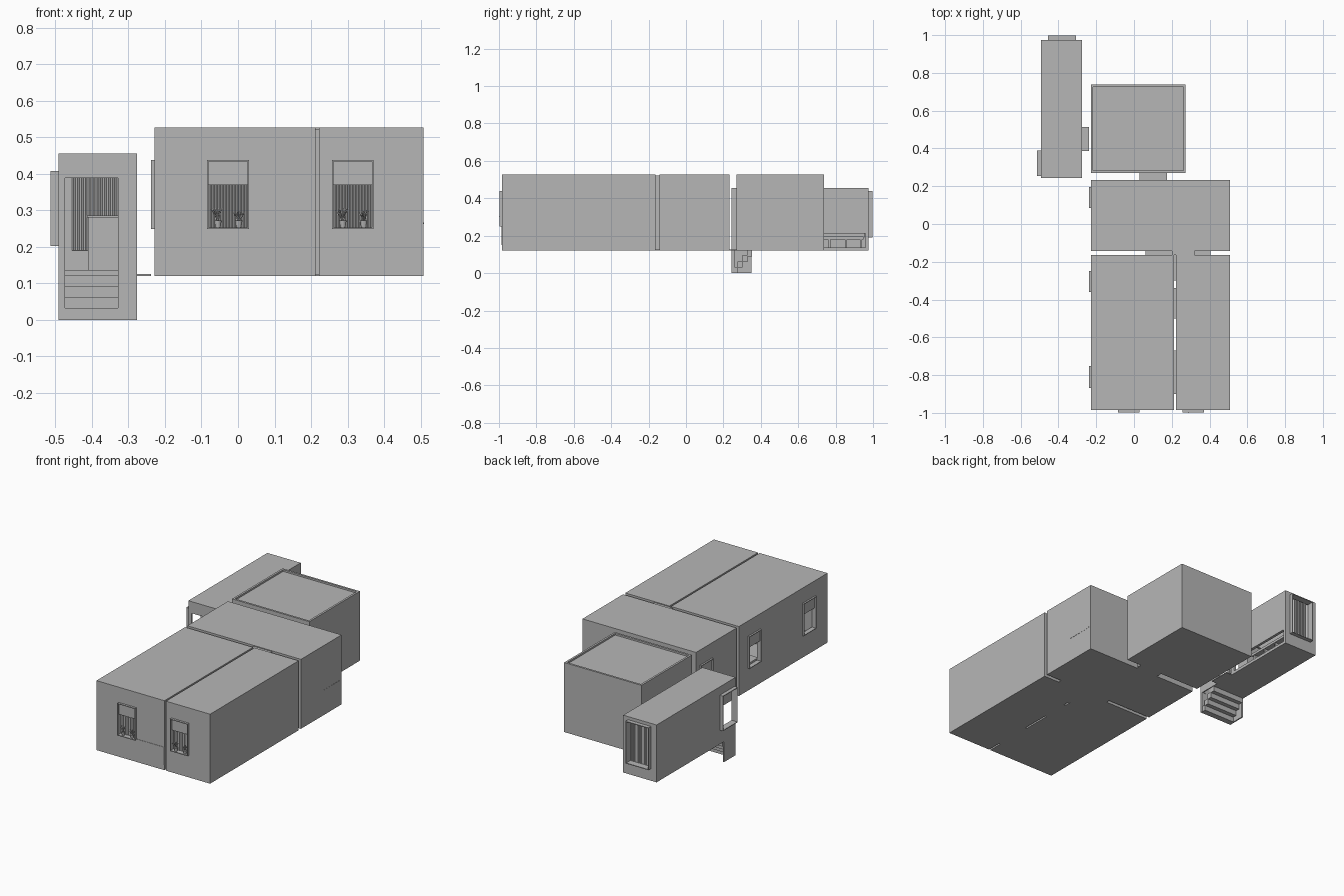
import bpy, bmesh, math, random
from mathutils import Vector, Matrix

random.seed(4)
cube = bpy.data.objects.get("Cube")
if cube:
    bpy.data.objects.remove(cube, do_unlink=True)

grey = bpy.data.materials.new("plain_grey")
grey.use_nodes = True
grey.diffuse_color = (0.47, 0.47, 0.47, 1)
grey.node_tree.nodes["Principled BSDF"].inputs["Base Color"].default_value = (0.47, 0.47, 0.47, 1)


def add_box(bm, x, y, z):
    size = Vector((x[1] - x[0], y[1] - y[0], z[1] - z[0]))
    mid = Vector((x[0] + x[1], y[0] + y[1], z[0] + z[1])) / 2
    bmesh.ops.create_cube(bm, size=1, matrix=Matrix.Translation(mid) @ Matrix.Diagonal(size).to_4x4())


def finish(name, bm):
    mesh = bpy.data.meshes.new(name)
    bm.to_mesh(mesh)
    bm.free()
    mesh.materials.append(grey)
    obj = bpy.data.objects.new(name, mesh)
    bpy.context.collection.objects.link(obj)
    return obj


def boxes(name, *parts):
    bm = bmesh.new()
    for part in parts:
        add_box(bm, *part)
    return finish(name, bm)


def cut(obj, holes):
    """Cut box-shaped holes and remove the cutters again."""
    bpy.context.view_layer.objects.active = obj
    for hole in holes:
        cutter = boxes("cutter", hole)
        cutter.hide_render = True
        mod = obj.modifiers.new("cut", 'BOOLEAN')
        mod.operation = 'DIFFERENCE'
        mod.solver = 'EXACT'
        mod.object = cutter
        bpy.ops.object.modifier_apply(modifier=mod.name)
        bpy.data.objects.remove(cutter, do_unlink=True)


WALL = 0.016
BASE, TOP = 0.12, 0.527
SILL, HEAD = 0.249, 0.438


def room(name, x, y, z, holes):
    obj = boxes(name, (x, y, z))
    inner = tuple((a + WALL, b - WALL) for a, b in (x, y, z))
    cut(obj, [inner] + holes)
    return obj


def window(name, side, wall, span, z, depth, blind=0.0, curtain=False):
    """Frame proud of a wall; side is the outward axis: 'front', 'back' or 'right'."""
    sign = 1 if side == 'back' else -1

    def put(u, d, h):
        a, b = sorted((wall + sign * d[0], wall + sign * d[1]))
        return ((a, b), u, h) if side == 'right' else (u, (a, b), h)

    t = 0.004
    d = (-WALL, depth)
    u0, u1 = span
    boxes(name + "_frame",
          put((u0, u0 + t), d, z), put((u1 - t, u1), d, z),
          put((u0 + t, u1 - t), d, (z[0], z[0] + t)),
          put((u0 + t, u1 - t), d, (z[1] - t, z[1])))
    if blind:
        boxes(name + "_blind", put((u0 + t, u1 - t), (-0.002, 0.001), (z[1] - blind, z[1] - t)))
    if curtain:
        bm = bmesh.new()
        n = 28
        rows = []
        for i in range(n + 1):
            u = u0 + (u1 - u0) * i / n
            v = wall - sign * (WALL + 0.004 + 0.004 * (i % 2))
            p = (v, u) if side == 'right' else (u, v)
            rows.append([bm.verts.new((*p, h)) for h in z])
        for a, b in zip(rows, rows[1:]):
            bm.faces.new((a[0], b[0], b[1], a[1]))
        finish(name + "_curtain", bm)


def plant(name, x, y, z, count, height):
    bm = bmesh.new()
    bmesh.ops.create_cone(bm, cap_ends=True, segments=12, radius1=0.007, radius2=0.010,
                          depth=0.02, matrix=Matrix.Translation((x, y, z + 0.01)))
    for i in range(count):
        tilt = Matrix.Rotation(math.tau * i / count, 4, 'Z') @ Matrix.Rotation(random.uniform(0.1, 0.75), 4, 'X')
        blade = Matrix.Translation((x, y, z + 0.02)) @ tilt @ Matrix.Translation((0, 0, height / 2))
        bmesh.ops.create_cone(bm, segments=4, radius1=0.0025, radius2=0, depth=height, matrix=blade)
    finish(name, bm)


# Main rooms, each a hollow shell with its openings
front_wins = [(-0.085, 0.03), (0.257, 0.371)]
side_wins = [(-0.868, -0.751), (-0.36, -0.249), (0.085, 0.196)]
WX, FY = -0.228, -0.984
z_room, z_win, z_door = (BASE, TOP), (SILL, HEAD), (BASE + WALL, 0.4)


def front_hole(s):
    return (s, (FY - 0.05, FY + 0.05), z_win)


def side_hole(s):
    return ((WX - 0.05, WX + 0.05), s, z_win)


room("large_front_room", (WX, 0.212), (FY, -0.164), z_room,
     [front_hole(front_wins[0]), side_hole(side_wins[0]), side_hole(side_wins[1]),
      ((0.07, 0.17), (-0.2, -0.15), z_door)])
room("narrow_front_room", (0.222, 0.508), (FY, -0.164), z_room,
     [front_hole(front_wins[1]), ((0.25, 0.35), (-0.2, -0.15), z_door)])
room("middle_room", (WX, 0.508), (-0.143, 0.233), z_room,
     [side_hole(side_wins[2]), ((0.07, 0.17), (-0.17, -0.1), z_door),
      ((0.25, 0.35), (-0.17, -0.1), z_door), ((0.04, 0.165), (0.2, 0.26), z_door)])
room("back_room", (WX, 0.273), (0.27, 0.738), z_room,
     [((WX + 0.012, 0.261), (0.282, 0.726), (TOP - 0.01, TOP + 0.05)),
      ((0.04, 0.165), (0.25, 0.3), z_door), ((WX - 0.05, WX + 0.05), (0.395, 0.505), z_door)])

# Entrance hall with door, side openings and stairwell
HX, HY = (-0.492, -0.276), (0.243, 0.975)
DOOR = (-0.473, -0.328)
hall_side, hall_back = (0.254, 0.39), (-0.455, -0.307)
z_side, z_back = (0.202, 0.407), (0.19, HEAD)
room("entrance_hall", HX, HY, (BASE, 0.456),
     [(DOOR, (0.2, 0.265), (0.05, 0.388)),
      ((-0.55, -0.47), hall_side, z_side),
      (hall_back, (0.94, 1.05), z_back),
      ((-0.3, -0.25), (0.395, 0.505), z_door),
      ((-0.3, -0.25), (0.53, 0.96), (0.137, 0.212)),
      ((-0.476, -0.282), (0.259, 0.345), (0.1, 0.14))])
boxes("stair_surround",
      ((HX[0], DOOR[0]), (HY[0], 0.258), (0, BASE)),
      ((DOOR[1], HX[1]), (HY[0], 0.258), (0, BASE)),
      (DOOR, (HY[0], 0.258), (0, 0.033)),
      ((HX[0], -0.484), (0.258, 0.35), (0, BASE)))
boxes("entrance_steps", *[((-0.484, -0.28), (0.25 + 0.025 * i, 0.278 + 0.025 * i),
                           (0.03 * i, 0.033 + 0.03 * i)) for i in range(4)])

# Windows
for i, span in enumerate(front_wins):
    window(f"front_window_{i + 1}", 'front', FY, span, z_win, 0.013, 0.069, True)
    for k, (off, n, h) in enumerate(((0.03, 12, 0.04), (0.087, 14, 0.03))):
        plant(f"window_plant_{i + 1}_{k + 1}", span[0] + off, FY + 0.001, SILL + 0.003, n, h)
for i, span in enumerate(side_wins):
    window(f"side_window_{i + 1}", 'right', WX, span, z_win, 0.01, 0.069, i == 0)
window("hall_side_window", 'right', HX[0], hall_side, z_side, 0.021)
window("hall_back_window", 'back', HY[1], hall_back, z_back, 0.023, 0, True)

# Thresholds and joints between the rooms
plate = (BASE, BASE + 0.005)
boxes("hall_threshold", ((-0.276, -0.238), (0.386, 0.513), plate))
boxes("back_threshold", ((0.03, 0.175), (0.233, 0.27), plate))
boxes("middle_joint", ((0.06, 0.2), (-0.164, -0.143), plate),
      ((0.2, 0.32), (-0.164, -0.143), (BASE, TOP - 0.005)),
      ((0.32, 0.405), (-0.164, -0.143), plate))
boxes("long_joint", *[((0.212, 0.222), y, plate)
                      for y in ((-0.3, -0.164), (-0.5, -0.34), (-0.9, -0.67))])

# Furniture showing through the openings and in the walls
boxes("bed_headboard", ((0.03, 0.212), (FY - 0.002, FY + 0.02), (0.15, 0.255)))
boxes("bed", ((0.035, 0.19), (-0.964, -0.7), (0.15, 0.2)))
boxes("hall_cabinet", ((-0.41, -0.3), (0.54, 0.62), (0.136, 0.28)),
      ((-0.413, -0.297), (0.535, 0.625), (0.28, 0.286)))
boxes("hall_bench", ((-0.35, -0.295), (0.66, 0.95), (0.18, 0.195)),
      *[((-0.345, -0.3), (y, y + 0.012), (0.136, 0.18)) for y in (0.67, 0.76, 0.85, 0.93)])
boxes("side_table", ((-0.21, -0.13), (-0.37, -0.24), (0.25, 0.262)),
      ((-0.19, -0.15), (-0.33, -0.28), (0.136, 0.25)))
boxes("kitchen_counter", ((0.4, 0.509), (0.06, 0.217), (0.262, 0.267)),
      ((0.41, 0.49), (0.07, 0.216), (0.136, 0.262)))
